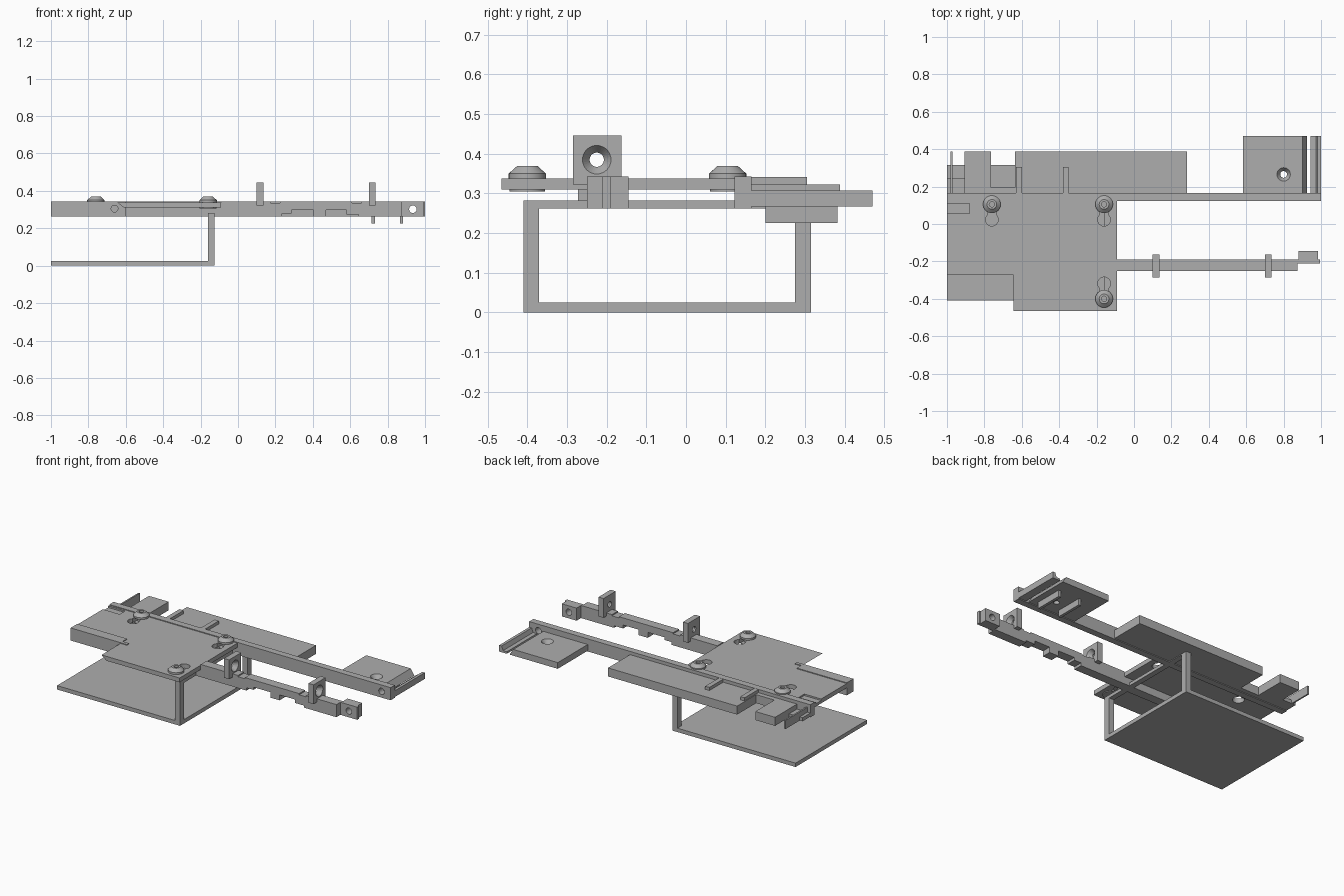
import bpy, bmesh, math
from mathutils import Vector, Matrix

cube = bpy.data.objects.get("Cube")
if cube:
    bpy.data.objects.remove(cube, do_unlink=True)

grey = bpy.data.materials.new("plain grey")
grey.use_nodes = True
colour = (0.42, 0.42, 0.42, 1)
grey.diffuse_color = colour
grey.node_tree.nodes["Principled BSDF"].inputs["Base Color"].default_value = colour


def finish(name, bm):
    bmesh.ops.recalc_face_normals(bm, faces=bm.faces)
    mesh = bpy.data.meshes.new(name)
    bm.to_mesh(mesh)
    bm.free()
    mesh.materials.append(grey)
    ob = bpy.data.objects.new(name, mesh)
    bpy.context.collection.objects.link(ob)
    return ob


def prism(name, points, axis, start, end):
    """Extrude a 2D outline along x, y or z."""
    bm = bmesh.new()
    place = {"x": lambda a, b: (start, a, b),
             "y": lambda a, b: (a, start, b),
             "z": lambda a, b: (a, b, start)}[axis]
    face = bm.faces.new([bm.verts.new(place(a, b)) for a, b in points])
    moved = bmesh.ops.extrude_face_region(bm, geom=[face])["geom"]
    step = Vector([(end - start) * (axis == k) for k in "xyz"])
    bmesh.ops.translate(bm, vec=step, verts=[v for v in moved if isinstance(v, bmesh.types.BMVert)])
    return finish(name, bm)


def box(name, x, y, z):
    return prism(name, [(x[0], y[0]), (x[1], y[0]), (x[1], y[1]), (x[0], y[1])], "z", *z)


def lathe(name, profile, centre, axis="z"):
    """Spin (radius, height) points about an axis through centre."""
    bm = bmesh.new()
    verts = [bm.verts.new((r, 0, h)) for r, h in profile]
    edges = [bm.edges.new(pair) for pair in zip(verts, verts[1:])]
    bmesh.ops.spin(bm, geom=verts + edges, axis=(0, 0, 1), cent=(0, 0, 0),
                   angle=math.tau, steps=32)
    bmesh.ops.remove_doubles(bm, verts=bm.verts, dist=1e-5)
    turn = {"z": Matrix(), "x": Matrix.Rotation(math.pi / 2, 4, "Y"),
            "y": Matrix.Rotation(math.pi / 2, 4, "X")}[axis]
    bmesh.ops.transform(bm, matrix=Matrix.Translation(centre) @ turn, verts=bm.verts)
    return finish(name, bm)


def cut(target, cutter):
    cutter.name = "cutter"
    cutter.hide_render = True
    cutter.hide_viewport = True
    mod = target.modifiers.new("cut", "BOOLEAN")
    mod.operation = "DIFFERENCE"
    mod.solver = "EXACT"
    mod.object = cutter


def drill(target, centre, axis, r, depth=0.1):
    cut(target, lathe("drill", [(0, -depth), (r, -depth), (r, depth), (0, depth)], centre, axis))


def countersink(target, centre, axis):
    profile = [(0, -.1), (.018, -.1), (.018, -.008), (.036, .018), (.036, .1), (0, .1)]
    cut(target, lathe("sink", profile, centre, axis))


# Lower tray with its upright rectangular frame
box("lower_tray", (-1, -.14), (-.41, .315), (0, .025))
frame = box("tray_frame", (-.16, -.125), (-.41, .315), (0, .282))
cut(frame, box("opening", (-.3, 0), (-.37, .275), (.025, .262)))

# Main deck and its front tongue with an undercut side
deck = box("main_deck", (-1, -.09), (-.25, .16), (.31, .338))
tongue = prism("front_tongue", [(-.645, .338), (-.09, .338), (-.09, .31), (-.61, .31)],
               "y", -.465, -.25)
cut(deck, box("corner_recess", (-1.1, -.88), (.055, .11), (.328, .4)))

# Screws in keyhole slots
for x, y, side, plate in [(-.76, .105, -1, deck), (-.16, .105, -1, deck), (-.16, -.40, 1, tongue)]:
    drill(plate, (x, y + side * .082, .32), "z", .034)
    ends = sorted((y, y + side * .075))
    cut(plate, box("slot", (x - .024, x + .024), ends, (.25, .4)))
    screw = lathe("screw", [(0, .305), (.045, .305), (.045, .31), (.022, .31), (.022, .338),
                            (.047, .338), (.047, .35), (.026, .369), (.014, .369),
                            (.014, .352), (0, .352)], (x, y, 0))
    screw.data.shade_smooth()
    bpy.ops.object.select_all(action="DESELECT")
    screw.select_set(True)
    bpy.context.view_layer.objects.active = screw
    bpy.ops.object.shade_smooth_by_angle(angle=math.radians(25))

# Front rail with stepped underside and shallow top notches
front = prism("front_rail", [
    (-.64, .262), (.235, .262), (.235, .28), (.285, .28), (.285, .297), (.405, .297),
    (.405, .262), (.47, .262), (.47, .297), (.58, .297), (.58, .275), (.645, .275),
    (.645, .262), (.875, .262), (.875, .343), (.66, .343), (.66, .335), (.61, .335),
    (.61, .343), (.225, .343), (.225, .335), (.175, .335), (.175, .343), (-.09, .343),
    (-.09, .337), (-.64, .337)], "y", -.25, -.19)
left_end = box("front_rail_end", (-1, -.6), (-.272, -.205), (.262, .343))
cut(left_end, box("step", (-.645, -.5), (-.25, -.1), (.335, .4)))
drill(left_end, (-.66, -.272, .305), "y", .018, .03)
web = box("front_rail_web", (.875, .995), (-.21, -.19), (.262, .343))
block = box("front_end_block", (.88, .985), (-.205, -.145), (.262, .343))
for part in (web, block):
    drill(part, (.935, -.18, .302), "y", .02)

# Upright drilled tabs
for x in (.1, .7):
    tab = box("drilled_tab", (x, x + .036), (-.285, -.162), (.322, .446))
    countersink(tab, (x + .018, -.225, .385), "x")

# Back rail
back = box("back_rail", (-1, 1), (.122, .165), (.262, .343))
drill(back, (.935, .145, .302), "y", .02)

# Back shelf and ribs
box("back_shelf", (-.635, .283), (.16, .388), (.267, .322))
for x in (-.63, -.38):
    box("shelf_rib", (x, x + .03), (.16, .305), (.32, .342))

# Small back corner pieces
box("corner_shelf", (-.905, -.765), (.16, .388), (.267, .322))
box("corner_ledge", (-1, -.905), (.16, .245), (.267, .29))
box("shelf_link", (-.765, -.635), (.16, .195), (.267, .322))
box("thin_fin", (-.98, -.97), (.16, .388), (.267, .322))

# Right shelf with sloped edge, countersunk hole and fins below
shelf = prism("right_shelf", [(.583, .267), (.925, .267), (.9, .307), (.583, .307)],
              "y", .16, .47)
countersink(shelf, (.8, .265, .289), "z")
prism("right_rim", [(.945, .267), (1, .267), (1, .307), (.982, .307), (.972, .28), (.945, .28)],
      "y", .16, .47)
for x in (.715, .865):
    box("shelf_fin", (x, x + .018), (.2, .382), (.226, .27))
